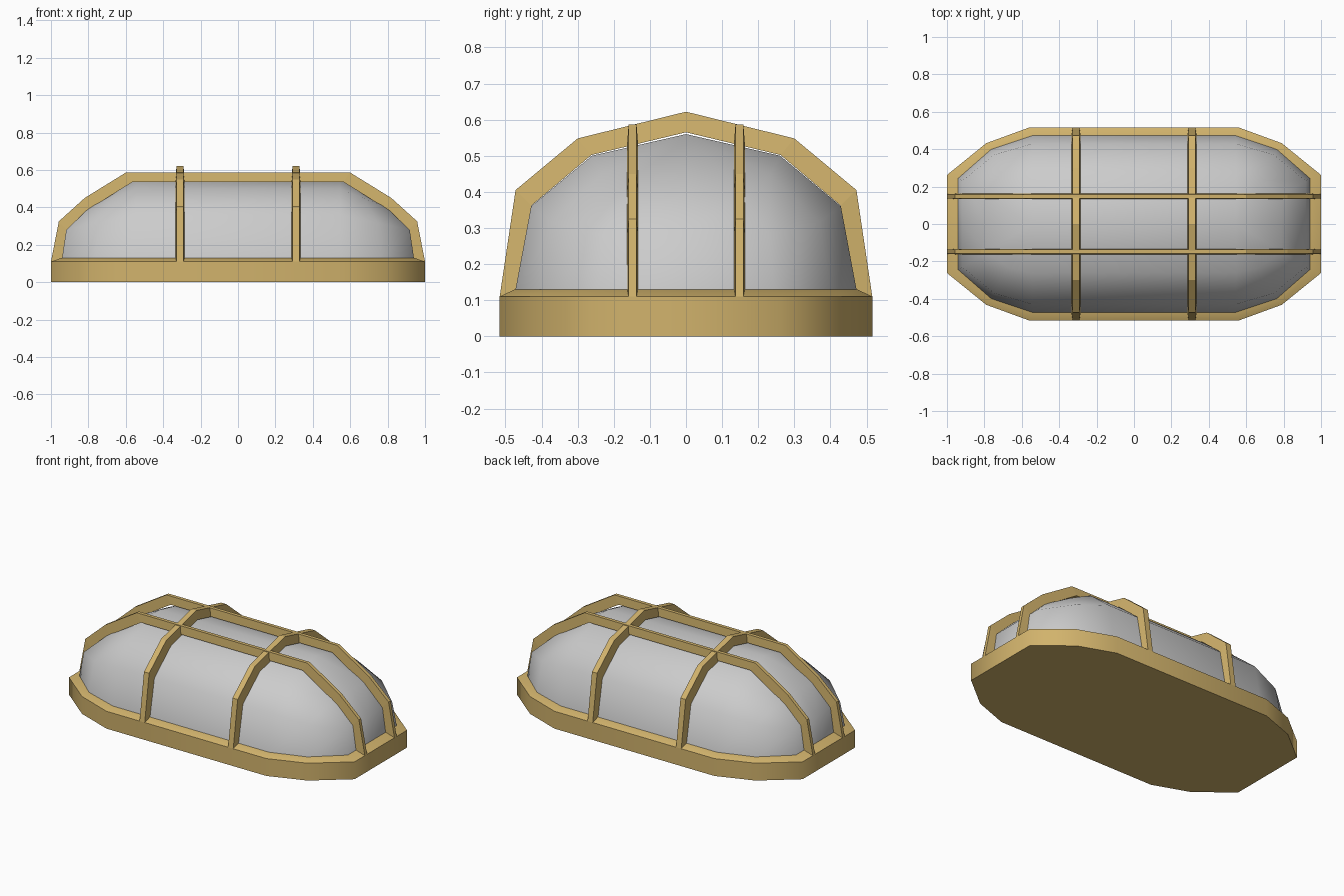
import bpy, math

if "Cube" in bpy.data.objects:
    bpy.data.objects.remove(bpy.data.objects["Cube"])

tan = bpy.data.materials.new("tan_paint")
tan.diffuse_color = (0.64, 0.45, 0.15, 1)
tan.use_nodes = True
tan.node_tree.nodes["Principled BSDF"].inputs["Base Color"].default_value = tan.diffuse_color


def make(name, verts, faces, mat=None, angle=None):
    me = bpy.data.meshes.new(name)
    me.from_pydata(verts, [], faces)
    ob = bpy.data.objects.new(name, me)
    bpy.context.collection.objects.link(ob)
    bpy.ops.object.select_all(action='DESELECT')
    ob.select_set(True)
    bpy.context.view_layer.objects.active = ob
    bpy.ops.object.mode_set(mode='EDIT')
    bpy.ops.mesh.select_all(action='SELECT')
    bpy.ops.mesh.remove_doubles(threshold=1e-4)
    bpy.ops.mesh.normals_make_consistent(inside=False)
    bpy.ops.object.mode_set(mode='OBJECT')
    if mat:
        me.materials.append(mat)
    if angle:
        bpy.ops.object.shade_smooth_by_angle(angle=math.radians(angle))
    return ob


def full_loop(q):
    """Mirror a quarter outline (from +x axis to +y axis) into a closed loop."""
    half = q + [(-p[0], *p[1:]) for p in q[-2::-1]]
    return half + [(p[0], -p[1], *p[2:]) for p in half[-2:0:-1]]


def loft(rings):
    n = len(rings[0])
    verts = [v for r in rings for v in r]
    faces = [(k * n + i, k * n + (i + 1) % n, (k + 1) * n + (i + 1) % n, (k + 1) * n + i)
             for k in range(len(rings) - 1) for i in range(n)]
    return verts, faces


# Base tray with a rim sloping up to the lens
outer = [(1.0, 0), (1.0, 0.262), (0.79, 0.432), (0.56, 0.516), (0, 0.516)]
inner = [(0.942, 0), (0.942, 0.245), (0.765, 0.40), (0.545, 0.474), (0, 0.474)]
rings = [[(x, y, z) for x, y in full_loop(q)]
         for q, z in ((outer, 0), (outer, 0.11), (inner, 0.13))]
v, f = loft(rings)
n = len(rings[0])
f += [tuple(range(n))[::-1], tuple(range(2 * n, 3 * n))]
make("base_tray", v, f, tan, 60)

# Domed lens: outline rings shrinking to a central ridge
# each level: end scale, end height, side scale, side height
levels = [(1, 0.12, 1, 0.12), (0.94, 0.28, 0.905, 0.36),
          (0.61, 0.405, 0.55, 0.50), (0, 0.56, 0, 0.56)]
side_weight = [0, 0, 0.45, 1, 1]
ridge = 0.545
rings = []
for es, ez, ss, sz in levels:
    q = []
    for (x, y), t in zip(inner, side_weight):
        s, z = es + (ss - es) * t, ez + (sz - ez) * t
        cx = min(x, ridge)
        q.append((cx + (x - cx) * s, y * s, z))
    rings.append(full_loop(q))
v, f = loft(rings)
make("lens", v, f, None, 60)


# Guard bars: tapered strip following a mirrored profile
def guard(name, out, inn, pos, axis, w_out, w_in):
    def mirror(p):
        return p + [(-a, z) for a, z in reversed(p) if a > 0]
    out, inn = mirror(out), mirror(inn)
    verts = []
    for (a, z), (b, y) in zip(out, inn):
        for r, h, w in ((a, z, -w_out), (a, z, w_out), (b, y, w_in), (b, y, -w_in)):
            verts.append((pos + w, r, h) if axis == 'Y' else (r, pos + w, h))
    m = len(out)
    faces = [(4 * i + j, 4 * i + (j + 1) % 4, 4 * i + 4 + (j + 1) % 4, 4 * i + 4 + j)
             for i in range(m - 1) for j in range(4)]
    faces += [(3, 2, 1, 0), tuple(4 * (m - 1) + j for j in range(4))]
    make(name, verts, faces, tan)


cross_out = [(0.516, 0.11), (0.472, 0.405), (0.30, 0.548), (0, 0.622)]
cross_in = [(0.470, 0.12), (0.428, 0.362), (0.262, 0.502), (0, 0.565)]
long_out = [(1.0, 0.11), (0.958, 0.325), (0.82, 0.45), (0.598, 0.587)]
long_in = [(0.938, 0.12), (0.915, 0.28), (0.79, 0.395), (0.565, 0.535)]
for s, side in ((-1, "left"), (1, "right")):
    guard("cross_guard_" + side, cross_out, cross_in, 0.31 * s, 'Y', 0.018, 0.025)
for s, side in ((-1, "front"), (1, "back")):
    guard("long_guard_" + side, long_out, long_in, 0.148 * s, 'X', 0.011, 0.015)
